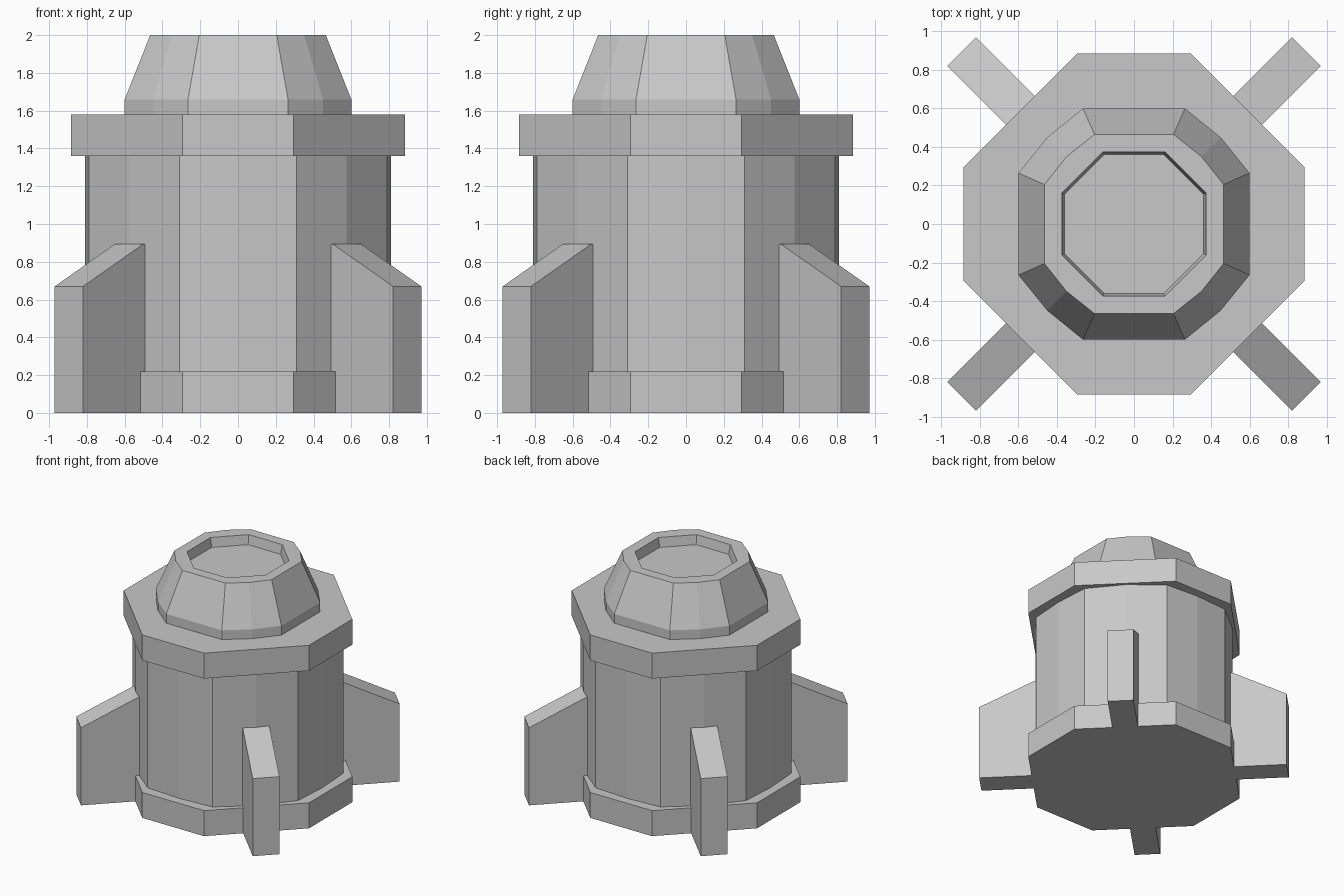
import bpy
import bmesh
from math import pi
from mathutils import Matrix, Vector

if "Cube" in bpy.data.objects:
    bpy.data.objects.remove(bpy.data.objects["Cube"])

# Single plain grey
grey = bpy.data.materials.new("light_grey")
grey.use_nodes = True
colour = (0.58, 0.58, 0.58, 1)
grey.diffuse_color = colour
grey.node_tree.nodes["Principled BSDF"].inputs["Base Color"].default_value = colour


def outline(apothem, half, diagonal=None, bulge=None):
    """Eight-sided outline, with optional mid points on diagonal and straight sides."""
    quarter = [Vector((apothem, -half))]
    if bulge:
        quarter.append(Vector((bulge, 0)))
    quarter.append(Vector((apothem, half)))
    if diagonal:
        quarter.append(Vector((diagonal, diagonal)))
    return [Matrix.Rotation(k * pi / 2, 2) @ p for k in range(4) for p in quarter]


def finish(bm, name):
    bmesh.ops.recalc_face_normals(bm, faces=bm.faces)
    mesh = bpy.data.meshes.new(name)
    bm.to_mesh(mesh)
    bm.free()
    mesh.materials.append(grey)
    obj = bpy.data.objects.new(name, mesh)
    bpy.context.collection.objects.link(obj)
    return obj


def loft(name, sections):
    """Stack matching (outline, height) sections and cap both ends."""
    bm = bmesh.new()
    rings = [[bm.verts.new((p.x, p.y, z)) for p in points] for points, z in sections]
    for low, high in zip(rings, rings[1:]):
        for i in range(len(low)):
            j = (i + 1) % len(low)
            bm.faces.new((low[i], low[j], high[j], high[i]))
    bm.faces.new(rings[0][::-1])
    bm.faces.new(rings[-1])
    return finish(bm, name)


# Base plate and upper collar share one outline
plate = outline(0.885, 0.295)
loft("base_plate", [(plate, 0), (plate, 0.22)])
loft("upper_collar", [(plate, 1.36), (plate, 1.58)])

# Main body with slightly bowed sides
wall = outline(0.79, 0.31, 0.575, 0.81)
loft("body", [(wall, 0.2), (wall, 1.38)])

# Cap with a shallow recess in its top
foot = outline(0.6, 0.265, 0.45)
loft("cap", [
    (foot, 1.56),
    (foot, 1.66),
    (outline(0.465, 0.205, 0.35), 2.0),
    (outline(0.375, 0.16, 0.2675), 2.0),
    (outline(0.36, 0.155, 0.2575), 1.92),
])

# Four diagonal fins with sloping tops
fin_profile = [(0.6, 0), (1.266, 0), (1.266, 0.67), (0.813, 0.895), (0.6, 0.895)]
fin_half = 0.106
for k, name in enumerate(("back_left", "back_right", "front_right", "front_left")):
    bm = bmesh.new()
    side = bm.faces.new([bm.verts.new((r, -fin_half, z)) for r, z in fin_profile])
    extruded = bmesh.ops.extrude_face_region(bm, geom=[side])["geom"]
    moved = [v for v in extruded if isinstance(v, bmesh.types.BMVert)]
    bmesh.ops.translate(bm, verts=moved, vec=(0, 2 * fin_half, 0))
    bm.transform(Matrix.Rotation(pi / 4 + k * pi / 2, 4, "Z"))
    finish(bm, name + "_fin")
